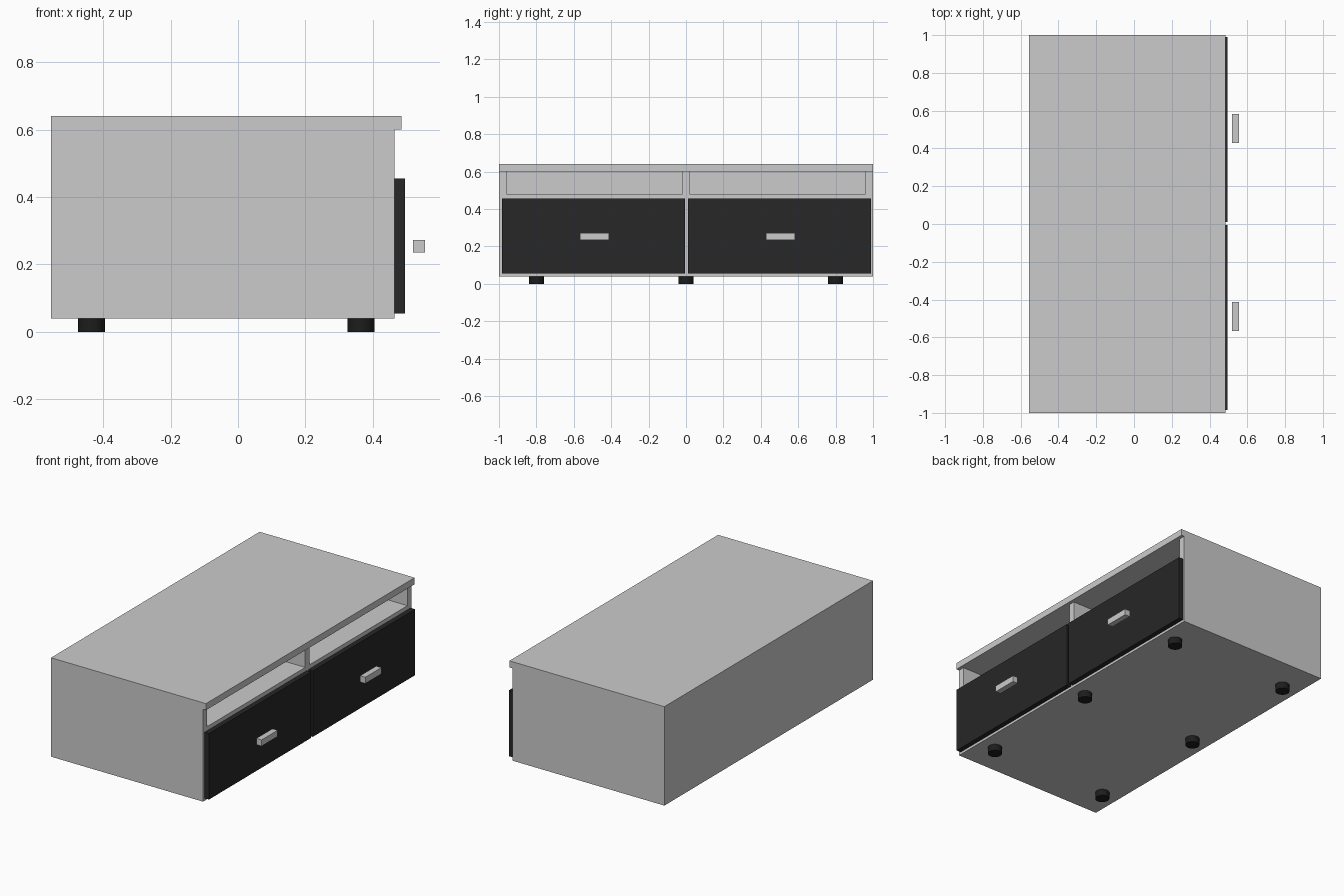
import bpy

if "Cube" in bpy.data.objects:
    bpy.data.objects.remove(bpy.data.objects["Cube"])


def material(name, value):
    m = bpy.data.materials.new(name)
    m.diffuse_color = (value, value, value, 1)
    m.use_nodes = True
    m.node_tree.nodes["Principled BSDF"].inputs["Base Color"].default_value = m.diffuse_color
    return m


black = material("black_front", 0.02)
foot_black = material("black_foot", 0.012)
metal = material("metal_grey", 0.53)


def box(name, x, y, z, mat=None):
    """Axis-aligned box from (min, max) ranges."""
    bpy.ops.mesh.primitive_cube_add(size=1)
    o = bpy.context.object
    o.name = name
    ranges = (x, y, z)
    for v in o.data.vertices:
        v.co = [r[0] if c < 0 else r[1] for c, r in zip(v.co, ranges)]
    if mat:
        o.data.materials.append(mat)
    return o


T = 0.04                      # board thickness
BACK, FRONT = -0.555, 0.465   # carcass depth

# Carcass boards
box("top_board", (BACK, 0.485), (-1, 1), (0.60, 0.64))
box("bottom_board", (BACK + T, FRONT), (-1 + T, 1 - T), (0.04, 0.08))
box("back_panel", (BACK, BACK + T), (-1 + T, 1 - T), (0.04, 0.60))
box("side_panel_left", (BACK, FRONT), (-1, -1 + T), (0.04, 0.60))
box("side_panel_right", (BACK, FRONT), (1 - T, 1), (0.04, 0.60))

# Open shelf and the dividers above and below it
box("shelf", (BACK + T, FRONT), (-1 + T, 1 - T), (0.44, 0.48))
box("upper_divider", (BACK + T, FRONT), (-0.02, 0.02), (0.48, 0.60))
box("lower_divider", (BACK + T, FRONT), (-0.02, 0.02), (0.08, 0.44))

# Drawer fronts with floating bar handles
for side, yc in (("left", -0.495), ("right", 0.5)):
    box("drawer_front_" + side, (FRONT, 0.495), (yc - 0.49, yc + 0.49),
        (0.055, 0.455), black)
    box("handle_" + side, (0.52, 0.555), (yc + 0.005 - 0.077, yc + 0.005 + 0.077),
        (0.235, 0.273), metal)

# Round feet in two rows of three
for x in (-0.435, 0.365):
    for y in (-0.8, 0, 0.8):
        bpy.ops.mesh.primitive_cylinder_add(vertices=32, radius=0.04, depth=0.04,
                                            location=(x, y, 0.02))
        foot = bpy.context.object
        foot.name = "foot"
        foot.data.materials.append(foot_black)
        bpy.ops.object.shade_smooth_by_angle()
